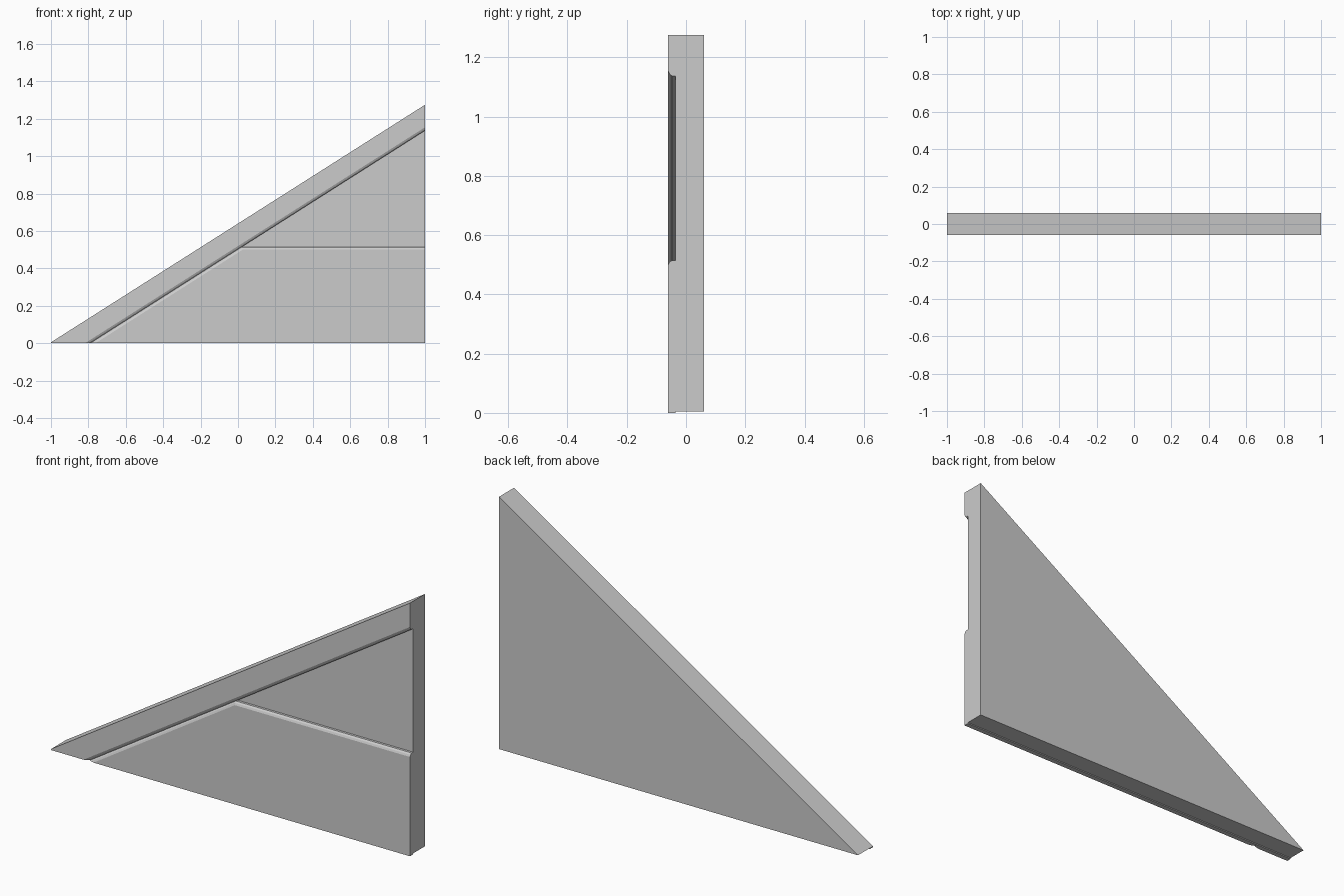
import bpy
import bmesh

cube = bpy.data.objects.get("Cube")
if cube:
    bpy.data.objects.remove(cube, do_unlink=True)

SLOPE = 0.635            # pitch of the sloping edge
TIP, PEAK = 0.005, 1.275  # heights of the sloping edge at both ends
BACK, FLOOR, FRONT = 0.06, -0.035, -0.06
RAIL_EDGE = 1.137        # lower rail edge height at the tall end
LEDGE = 0.515            # top of the raised lower panel
# rounded edge: (depth, inset from the outline)
EDGE = [(FLOOR, 0), (-0.047, 0), (-0.0555, 0.006), (FRONT, 0.015)]

grey = bpy.data.materials.new("light_grey")
grey.use_nodes = True
grey.diffuse_color = (0.6, 0.6, 0.6, 1)
bsdf = grey.node_tree.nodes["Principled BSDF"]
bsdf.inputs["Base Color"].default_value = (0.6, 0.6, 0.6, 1)
bsdf.inputs["Roughness"].default_value = 0.6


def loft(name, layers):
    """Join matching (x, z) outlines at successive depths into a solid."""
    bm = bmesh.new()
    rings = [[bm.verts.new((x, y, z)) for x, z in outline] for y, outline in layers]
    bm.faces.new(rings[0])
    bm.faces.new(rings[-1])
    for a, b in zip(rings, rings[1:]):
        for i in range(len(a)):
            j = (i + 1) % len(a)
            bm.faces.new((a[i], a[j], b[j], b[i]))
    bmesh.ops.recalc_face_normals(bm, faces=bm.faces)
    mesh = bpy.data.meshes.new(name)
    bm.to_mesh(mesh)
    bm.free()
    mesh.materials.append(grey)
    obj = bpy.data.objects.new(name, mesh)
    bpy.context.collection.objects.link(obj)
    return obj


def x_on_line(z, end_height):
    """x where a line parallel to the slope reaches height z."""
    return 1 + (z - end_height) / SLOPE


def rail_outline(inset):
    end = RAIL_EDGE + 1.18 * inset
    return [(-1, 0), (-1, TIP), (1, PEAK), (1, end), (x_on_line(0, end), 0)]


def panel_outline(inset):
    end = RAIL_EDGE - 1.18 * inset
    top = LEDGE - inset
    return [(1, 0), (1, top), (x_on_line(top, end), top), (x_on_line(0, end), 0)]


# Triangular backing slab
triangle = [(-1, TIP), (1, TIP), (1, PEAK)]
loft("back_slab", [(BACK, triangle), (FLOOR, triangle)])

# Raised sloping rail and lower panel, leaving a recess and a groove between
loft("sloping_rail", [(y, rail_outline(d)) for y, d in EDGE])
loft("lower_panel", [(y, panel_outline(d)) for y, d in EDGE])
